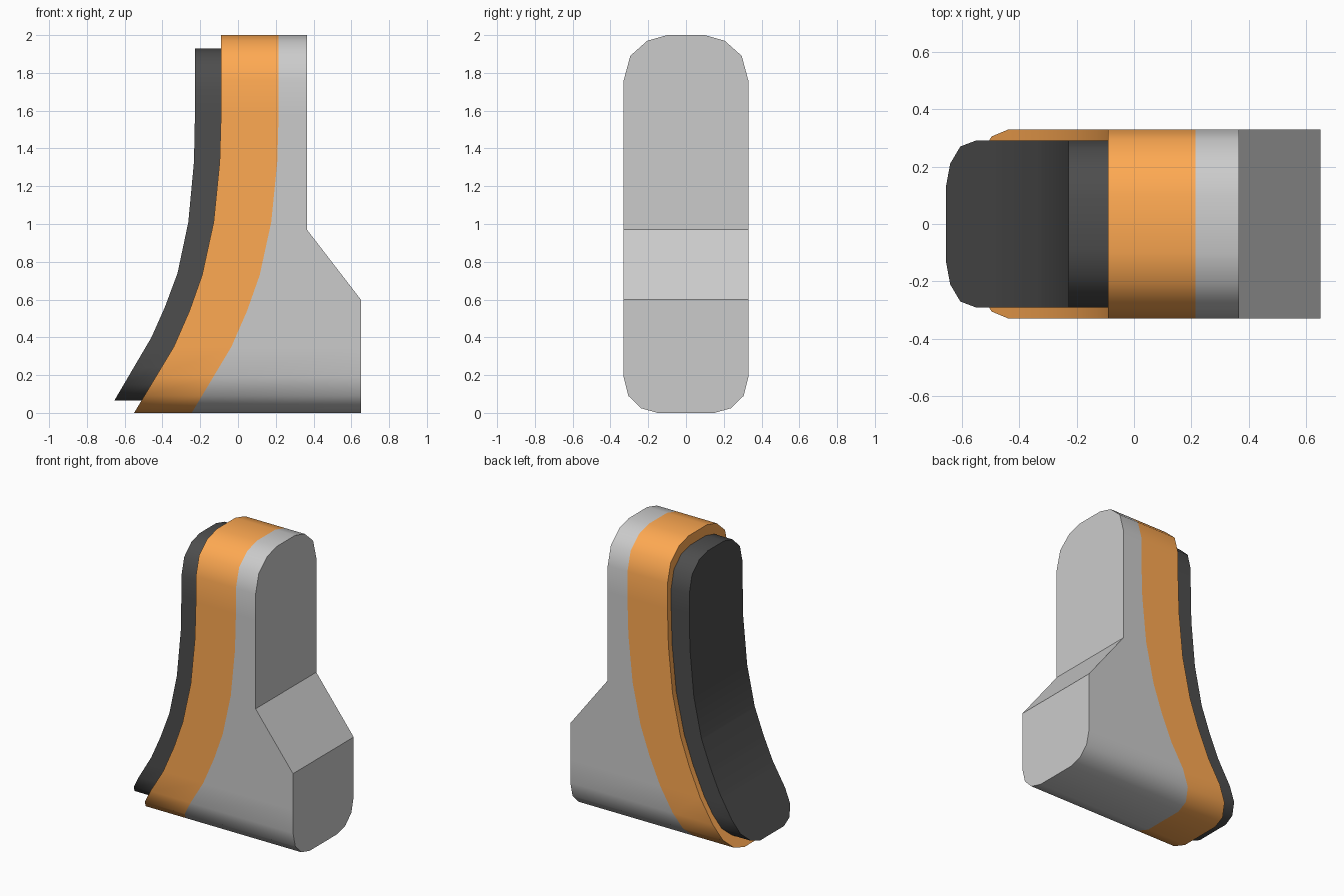
import bpy, bmesh, math

if "Cube" in bpy.data.objects:
    bpy.data.objects.remove(bpy.data.objects["Cube"])


def lerp(points, z):
    """Interpolate a list of (z, value) points at height z."""
    for (z0, v0), (z1, v1) in zip(points, points[1:]):
        if z <= z1:
            return v0 + (v1 - v0) * (z - z0) / (z1 - z0)
    return points[-1][1]


def slab(name, width, back, front, color=None):
    """Loft rectangles up z; width, back and front are (z, value) profiles."""
    lo, hi = width[0][0], width[-1][0]
    levels = sorted({z for prof in (width, back, front) for z, _ in prof if lo <= z <= hi})
    bm = bmesh.new()
    rings = []
    for z in levels:
        w, a, b = lerp(width, z), lerp(back, z), lerp(front, z)
        rings.append([bm.verts.new(p) for p in
                      ((a, -w, z), (b, -w, z), (b, w, z), (a, w, z))])
    for r0, r1 in zip(rings, rings[1:]):
        for i in range(4):
            j = (i + 1) % 4
            bm.faces.new((r0[i], r0[j], r1[j], r1[i]))
    bm.faces.new(rings[0][::-1])
    bm.faces.new(rings[-1])
    bmesh.ops.recalc_face_normals(bm, faces=bm.faces)
    mesh = bpy.data.meshes.new(name)
    bm.to_mesh(mesh)
    bm.free()
    obj = bpy.data.objects.new(name, mesh)
    bpy.context.collection.objects.link(obj)
    if color:
        mat = bpy.data.materials.new(name + "_color")
        mat.diffuse_color = (*color, 1)
        mat.use_nodes = True
        mat.node_tree.nodes["Principled BSDF"].inputs["Base Color"].default_value = mat.diffuse_color
        mesh.materials.append(mat)
    bpy.ops.object.select_all(action='DESELECT')
    obj.select_set(True)
    bpy.context.view_layer.objects.active = obj
    bpy.ops.object.shade_smooth_by_angle(angle=math.radians(35))
    return obj


# Half-widths of the rounded outlines, by height
outer = [(0, 0.15), (0.025, 0.24), (0.09, 0.305), (0.19, 0.33),
         (1.76, 0.33), (1.89, 0.295), (1.97, 0.205), (2, 0.1)]
inner = [(0.065, 0.13), (0.09, 0.21), (0.15, 0.27), (0.24, 0.29),
         (1.71, 0.29), (1.83, 0.26), (1.905, 0.18), (1.93, 0.088)]

# Concave curves between the layers
curve = [(0, -0.55), (0.35, -0.34), (0.54, -0.257), (0.73, -0.19),
         (1.01, -0.129), (1.33, -0.097), (1.58, -0.09), (2, -0.09)]
seam = [(z, x + 0.305) for z, x in curve]
pad_face = [(0.065, -0.655), (0.4, -0.458), (0.56, -0.387), (0.74, -0.32),
            (1.01, -0.263), (1.33, -0.233), (1.58, -0.228), (1.93, -0.228)]
rear = [(0, 0.65), (0.6, 0.65), (0.97, 0.365), (2, 0.365)]

# Grey body, coloured middle layer and dark curved pad
slab("body", outer, seam, rear)
slab("middle_layer", outer, curve, seam, (1.0, 0.40, 0.085))
slab("curved_pad", inner, pad_face, curve, (0.075, 0.075, 0.075))
